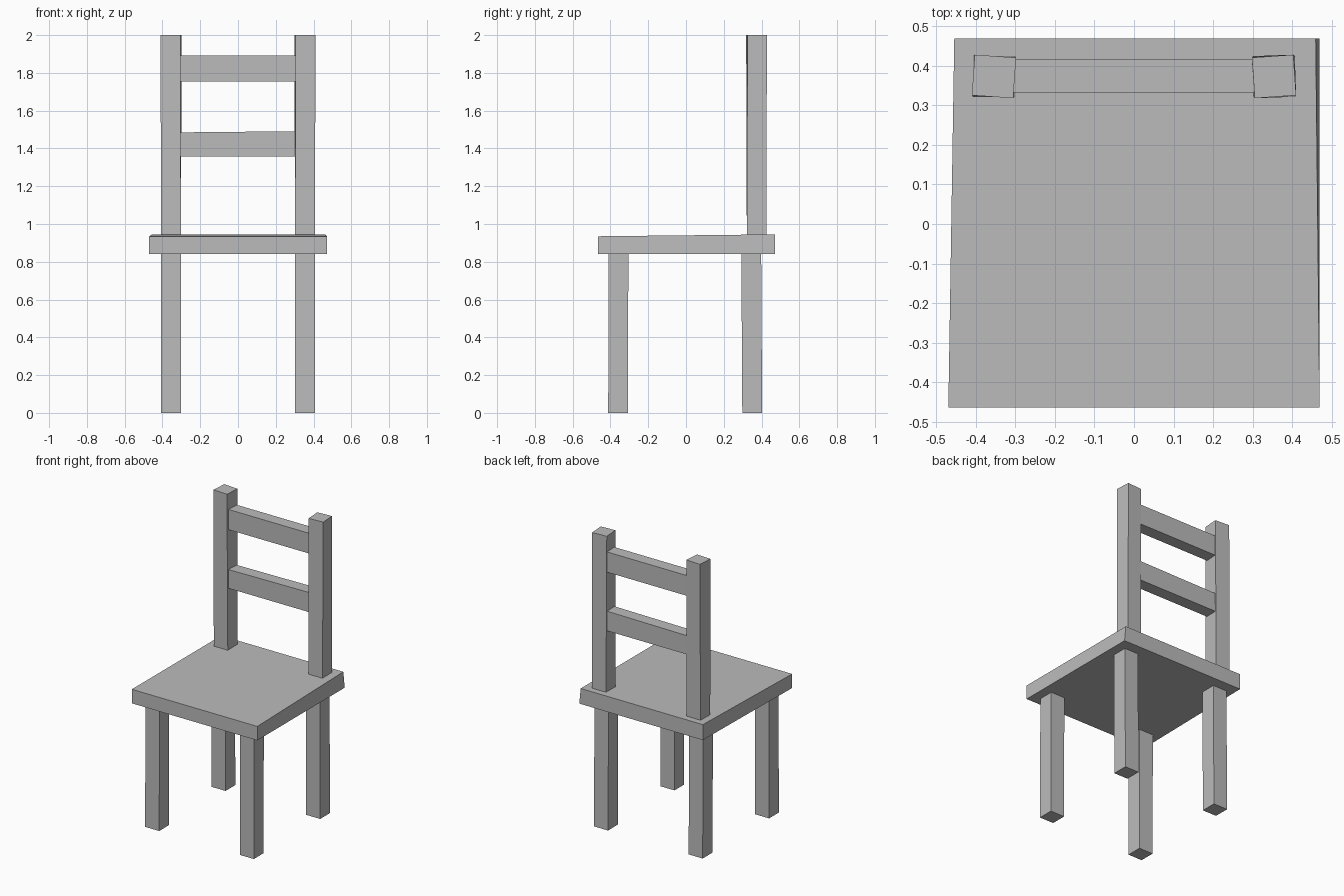
import bpy, bmesh
from math import radians
from mathutils import Matrix, Vector

if "Cube" in bpy.data.objects:
    bpy.data.objects.remove(bpy.data.objects["Cube"], do_unlink=True)

grey = bpy.data.materials.new("plain grey")
grey.use_nodes = True
colour = (0.5, 0.5, 0.5, 1)
grey.diffuse_color = colour
grey.node_tree.nodes["Principled BSDF"].inputs["Base Color"].default_value = colour


def box(name, x, y, z, twist=0, shift=(0, 0), edit=None):
    """Box between ranges; its top is twisted (degrees) and shifted."""
    bm = bmesh.new()
    bmesh.ops.create_cube(bm, size=1)
    mid = Vector((sum(x) / 2, sum(y) / 2, sum(z) / 2))
    size = Vector((x[1] - x[0], y[1] - y[0], z[1] - z[0]))
    for v in bm.verts:
        v.co = v.co * size
        if v.co.z > 0:
            v.co = Matrix.Rotation(radians(twist), 3, 'Z') @ v.co
            v.co += Vector((*shift, 0))
        v.co += mid
        if edit:
            edit(v.co)
    mesh = bpy.data.meshes.new(name)
    bm.to_mesh(mesh)
    bm.free()
    mesh.materials.append(grey)
    obj = bpy.data.objects.new(name, mesh)
    bpy.context.collection.objects.link(obj)
    return obj


# Seat: hand-cut slab, slightly narrower and higher at the back
def uneven_seat(co):
    if co.z > 0.9 and co.y > 0:
        co.z += 0.01
    if co.x < 0 and co.y > 0:
        co.x += 0.015
    if co.z > 0.9 and co.x > 0 and co.y > 0:
        co.x -= 0.01

box("seat", (-0.47, 0.47), (-0.465, 0.47), (0.84, 0.935), edit=uneven_seat)

for side, s in (("right", -1), ("left", 1)):
    x = sorted((s * 0.302, s * 0.407))
    # Legs
    box(f"front_{side}_leg", x, (-0.412, -0.308), (0, 0.85), shift=(0, 0.003))
    box(f"back_{side}_leg", x, (0.298, 0.403), (0, 0.85), shift=(0, -0.005))
    # Back posts
    box(f"{side}_back_post", x, (0.322, 0.425), (0.93, 2), twist=s * 4)


# Back rails
def rising_top(co):
    if co.x > 0 and co.z > 1.48:
        co.z += 0.006

box("upper_rail", (-0.31, 0.31), (0.333, 0.417), (1.755, 1.892))
box("lower_rail", (-0.31, 0.31), (0.333, 0.417), (1.358, 1.485), edit=rising_top)
